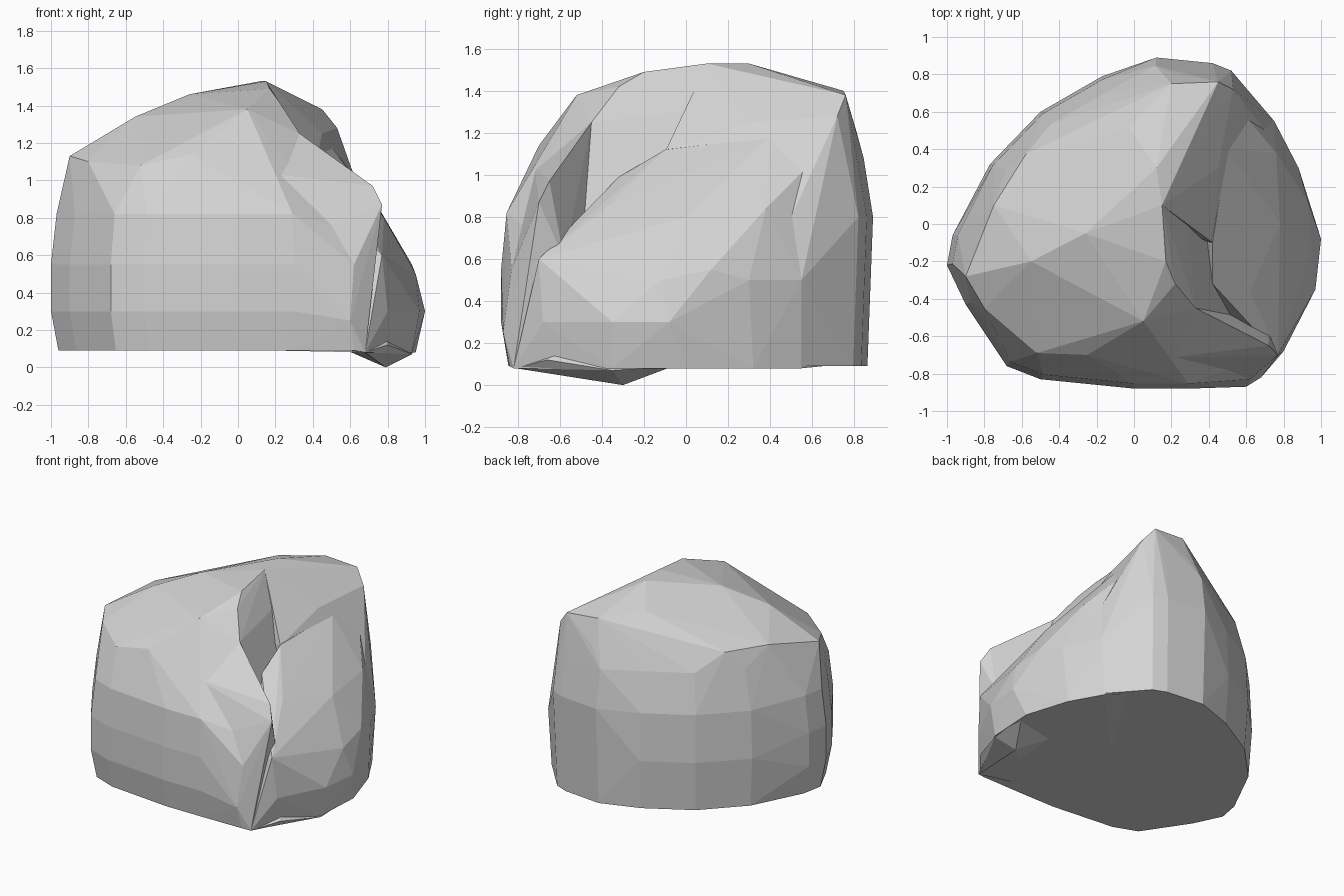
import bpy
import bmesh

default_cube = bpy.data.objects.get("Cube")
if default_cube:
    bpy.data.objects.remove(default_cube, do_unlink=True)

# One plain stone colour
stone = bpy.data.materials.new("stone grey")
stone.use_nodes = True
stone_colour = (0.65, 0.65, 0.65, 1)
stone.diffuse_color = stone_colour
stone.node_tree.nodes["Principled BSDF"].inputs["Base Color"].default_value = stone_colour


def wall_rings(outline, levels):
    """Repeat a ground outline at several heights, each with its own scale."""
    return [(x * scale, y * scale, height)
            for height, scale in levels for x, y in outline]


def chunk(name, points):
    """Make a faceted stone from the hull of its corner points, in hundredths."""
    mesh = bpy.data.meshes.new(name)
    bm = bmesh.new()
    for point in points:
        bm.verts.new([value / 100 for value in point])
    hull = bmesh.ops.convex_hull(bm, input=bm.verts)
    loose = [v for v in hull["geom_interior"] + hull["geom_unused"]
             if isinstance(v, bmesh.types.BMVert)]
    bmesh.ops.delete(bm, geom=list(set(loose)), context="VERTS")
    bmesh.ops.recalc_face_normals(bm, faces=bm.faces)
    bm.to_mesh(mesh)
    bm.free()
    mesh.materials.append(stone)
    obj = bpy.data.objects.new(name, mesh)
    bpy.context.scene.collection.objects.link(obj)
    return obj


# Walls shared by the masses
rear_levels = [(9, .97), (45, .98), (80, 1), (108, .95)]
back_left = wall_rings([(-77, 32), (-50, 60), (-17, 79)],
                       [(9, .97), (45, 1), (80, .98), (108, .89)])
rear = wall_rings([(12, 89)], rear_levels)
back_right = wall_rings([(42, 86), (52, 82), (62, 67)], rear_levels)
front_wall = wall_rings(
    [(-100, -22), (-97, -6), (-90, -43), (-68, -76), (-50, -83), (0, -88), (30, -88)],
    [(9, .96), (30, 1), (55, 1), (82, .97)])
front_corner = [(50, -78, 76), (62, -83, 55), (60, -87, 25), (62, -84, 9)]
ridge = [(15, 10, 153), (12, 30, 153), (-3, 52, 143), (20, 75, 140), (20, 81, 121)]

# Main mass: near-vertical left and front walls with a leaning crown
crown = [(-90, -28, 113), (-75, 10, 121), (-58, 37, 121),
         (-80, -45, 110), (-52, -69, 108), (-25, -70, 114), (5, -52, 138),
         (-55, -20, 134), (-26, -5, 146), (17, -20, 149),
         (22, -32, 142), (33, -45, 125), (15, -72, 104), (40, -40, 80)]
main_mass = chunk("boulder", front_wall + front_corner + back_left + rear
                  + ridge + crown + [(40, 20, 9)])

# Back shoulder: tall ridge that runs to the rear
back_shoulder = chunk("back_shoulder", back_left + rear + back_right + ridge + [
    (45, 76, 138), (53, 72, 128), (57, 63, 110), (45, 30, 125), (40, 10, 117),
    (42, -10, 111), (75, 55, 50), (70, 50, 80), (72, 55, 9), (0, 0, 9), (50, 0, 9)])

# Front spur: short ridge that drops to the front-right corner
spur = chunk("front_spur", front_corner + [
    (33, -45, 125), (58, -58, 103), (72, -65, 97), (77, -70, 87), (15, -72, 104),
    (68, -82, 8), (38, -38, 60), (72, -58, 60), (40, -40, 9)])

# Low lobe: leans against the right side below the cleft
lobe = chunk("low_lobe", [
    (42, -10, 112), (40, 10, 115), (50, 40, 118), (56, 62, 108), (78, 0, 80),
    (76, 38, 84), (42, -32, 99), (62, -36, 86), (70, -52, 72), (93, 12, 55),
    (95, -12, 50), (100, -8, 30), (97, -35, 30), (88, 30, 50), (75, 55, 50),
    (62, 67, 60), (80, -68, 30), (77, -70, 60), (68, -82, 8), (79, -30, 8),
    (93, -35, 8), (95, 0, 8), (85, 32, 8), (72, 55, 8), (60, 65, 9), (20, 0, 9),
    (20, -70, 9)])

# Small foot under the lobe
foot = chunk("foot", [
    (79, -30, 0), (93, -35, 7), (94, -6, 9), (58, -12, 10), (56, -55, 10),
    (68, -81, 8), (80, -66, 12), (75, -35, 30)])

# Fuse the masses into one stone
additions = (back_shoulder, spur, lobe, foot)
for part in additions:
    fuse = main_mass.modifiers.new("fuse " + part.name, "BOOLEAN")
    fuse.operation = "UNION"
    fuse.solver = "EXACT"
    fuse.object = part
depsgraph = bpy.context.evaluated_depsgraph_get()
fused_mesh = bpy.data.meshes.new_from_object(main_mass.evaluated_get(depsgraph))
main_mass.modifiers.clear()
main_mass.data = fused_mesh
for part in additions:
    bpy.data.objects.remove(part, do_unlink=True)
fused_mesh.materials.clear()
fused_mesh.materials.append(stone)
for face in fused_mesh.polygons:
    face.material_index = 0
    face.use_smooth = False
